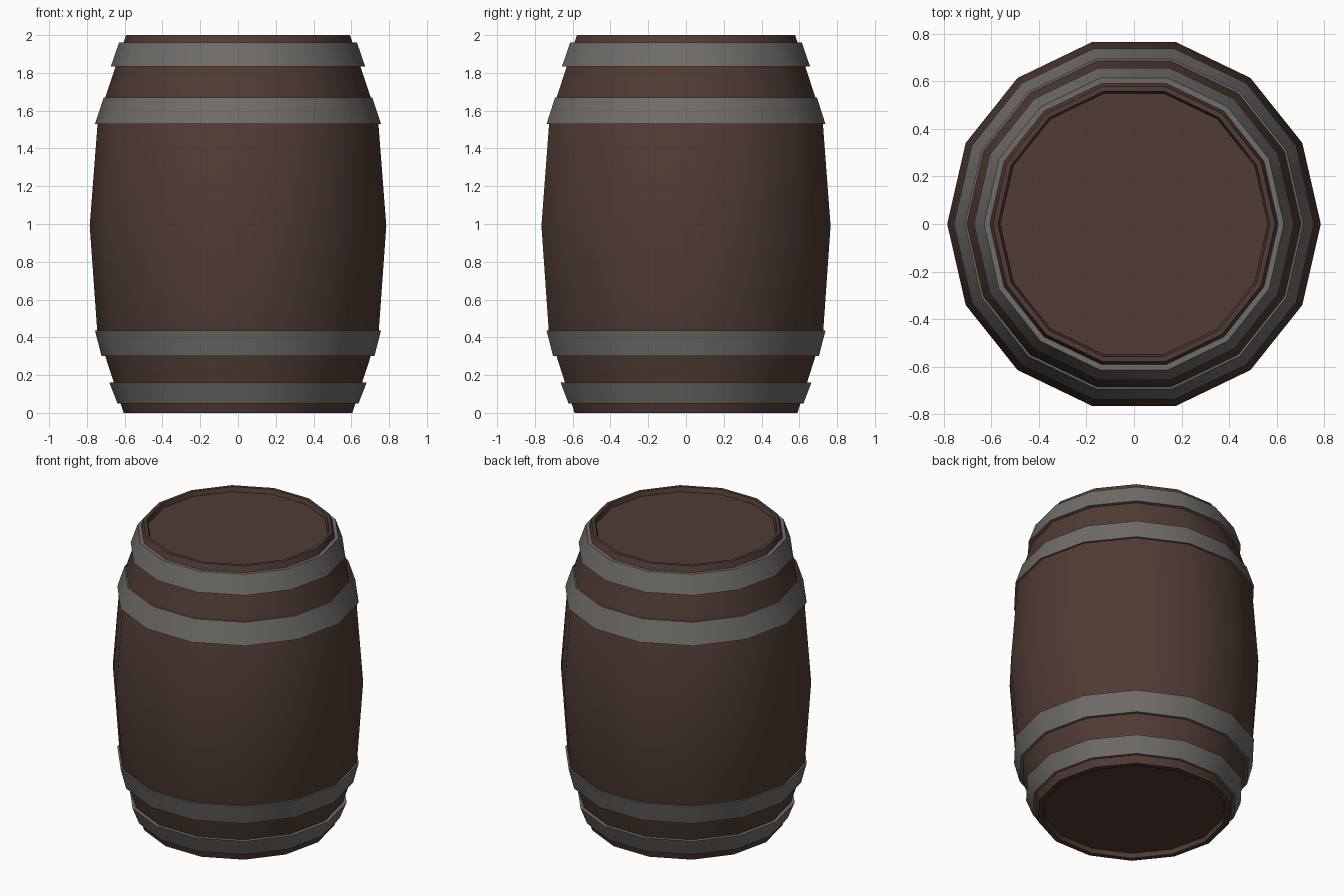
import bpy, bmesh, math

if "Cube" in bpy.data.objects:
    bpy.data.objects.remove(bpy.data.objects["Cube"])

SIDES = 14


def material(name, colour):
    m = bpy.data.materials.new(name)
    m.diffuse_color = (*colour, 1)
    m.use_nodes = True
    m.node_tree.nodes["Principled BSDF"].inputs["Base Color"].default_value = m.diffuse_color
    return m


wood = material("dark_brown_wood", (0.080, 0.045, 0.033))
metal = material("grey_iron", (0.160, 0.150, 0.139))


def lathe(name, profile, mat, capped):
    """Spin (radius, z) points round z; capped ends, or a closed ring."""
    bm = bmesh.new()
    rings = []
    for r, z in profile:
        angles = [2 * math.pi * i / SIDES for i in range(SIDES)]
        rings.append([bm.verts.new((r * math.cos(a), r * math.sin(a), z)) for a in angles])
    pairs = list(zip(rings, rings[1:]))
    if capped:
        bm.faces.new(rings[0])
        bm.faces.new(rings[-1])
    else:
        pairs.append((rings[-1], rings[0]))
    for a, b in pairs:
        for i in range(SIDES):
            j = (i + 1) % SIDES
            bm.faces.new((a[i], a[j], b[j], b[i]))
    bmesh.ops.recalc_face_normals(bm, faces=bm.faces)
    me = bpy.data.meshes.new(name)
    bm.to_mesh(me)
    bm.free()
    me.materials.append(mat)
    ob = bpy.data.objects.new(name, me)
    bpy.context.collection.objects.link(ob)
    bpy.ops.object.select_all(action='DESELECT')
    ob.select_set(True)
    bpy.context.view_layer.objects.active = ob
    bpy.ops.object.shade_smooth_by_angle(angle=math.radians(30))


# Bulging wooden body with recessed lids at both ends
lathe("barrel_body", [
    (0.565, 0.03), (0.572, 0), (0.605, 0), (0.745, 0.43), (0.785, 0.99),
    (0.742, 1.55), (0.593, 2), (0.572, 2), (0.563, 1.97)], wood, True)

# Iron hoops: lower z, lower radius, upper z, upper radius
hoops = {
    "bottom_hoop": (0.05, 0.638, 0.16, 0.681),
    "lower_hoop": (0.30, 0.722, 0.435, 0.757),
    "upper_hoop": (1.53, 0.757, 1.67, 0.711),
    "top_hoop": (1.835, 0.673, 1.96, 0.630),
}
for name, (z0, r0, z1, r1) in hoops.items():
    lathe(name, [(r0 - 0.035, z0), (r0, z0), (r1, z1), (r1 - 0.035, z1)], metal, False)
